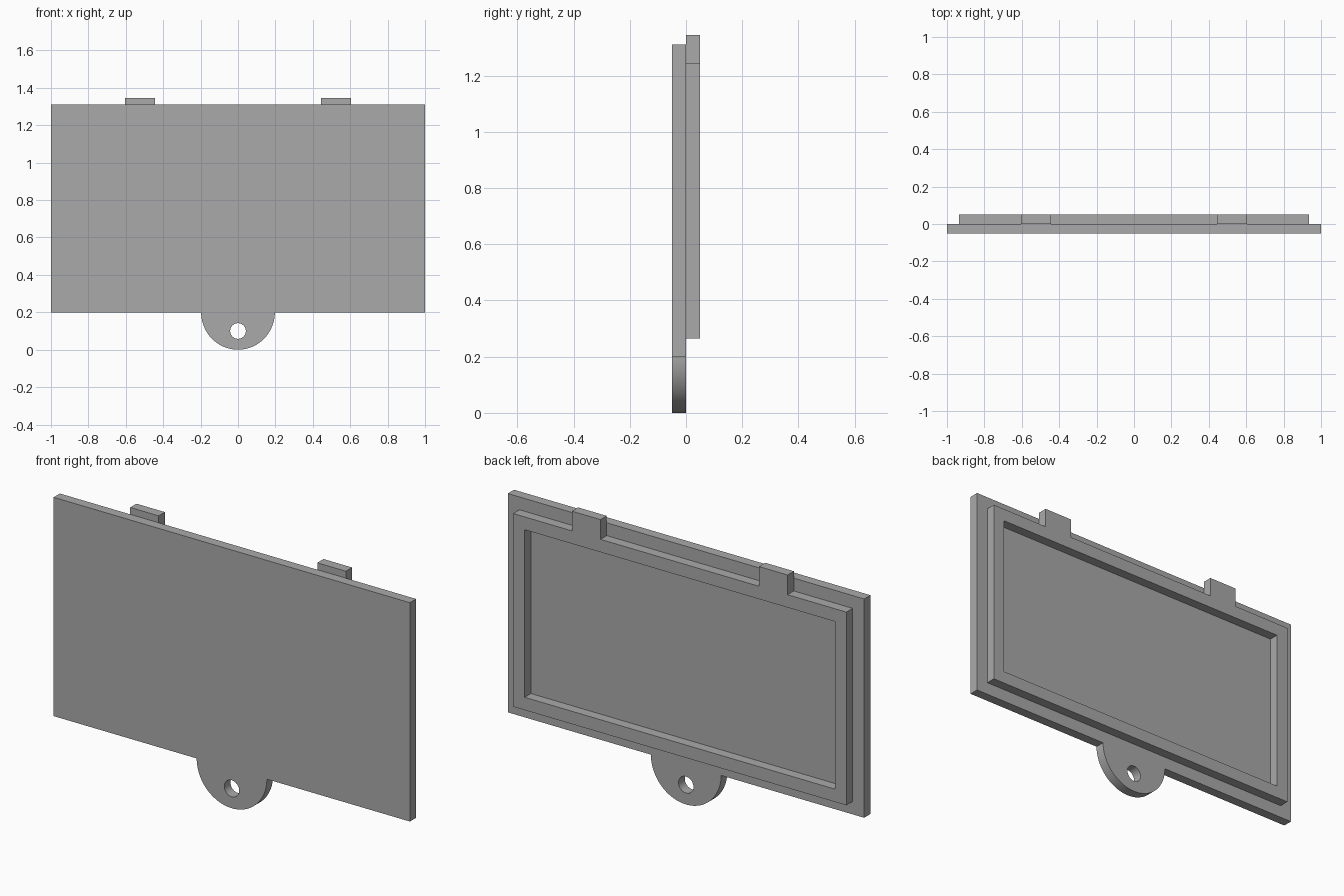
import bpy, bmesh
from math import sin, cos, pi, radians

cube = bpy.data.objects.get("Cube")
if cube:
    bpy.data.objects.remove(cube, do_unlink=True)

THICK = 0.05

grey = bpy.data.materials.new("plain grey")
grey.use_nodes = True
GREY = (0.4, 0.4, 0.4, 1)
grey.diffuse_color = GREY
grey.node_tree.nodes["Principled BSDF"].inputs["Base Color"].default_value = GREY


def arc(cx, cz, r, start, end, steps):
    return [(cx + r * cos(start + (end - start) * i / steps),
             cz + r * sin(start + (end - start) * i / steps)) for i in range(steps + 1)]


def rect(x, low, high):
    return [(-x, low), (x, low), (x, high), (-x, high)]


def slab(name, loops, y_mid):
    """Extrude an x-z outline with holes into a slab centred on y_mid."""
    curve = bpy.data.curves.new(name, "CURVE")
    curve.dimensions = "2D"
    curve.fill_mode = "BOTH"
    curve.extrude = THICK / 2
    for loop in loops:
        spline = curve.splines.new("POLY")
        spline.points.add(len(loop) - 1)
        for point, (x, z) in zip(spline.points, loop):
            point.co = (x, z, 0, 1)
        spline.use_cyclic_u = True
    obj = bpy.data.objects.new(name, curve)
    bpy.context.collection.objects.link(obj)
    obj.rotation_euler.x = radians(90)
    obj.location.y = y_mid
    bpy.ops.object.select_all(action="DESELECT")
    obj.select_set(True)
    bpy.context.view_layer.objects.active = obj
    bpy.ops.object.convert(target="MESH")
    obj = bpy.context.object
    obj.name = name
    bm = bmesh.new()
    bm.from_mesh(obj.data)
    bmesh.ops.remove_doubles(bm, verts=bm.verts, dist=0.0001)
    bmesh.ops.recalc_face_normals(bm, faces=bm.faces)
    bm.to_mesh(obj.data)
    bm.free()
    obj.data.materials.clear()
    obj.data.materials.append(grey)
    bpy.ops.object.shade_smooth_by_angle(angle=radians(30))
    return obj


# Cover plate with rounded screw lug and its hole
bottom, top = 0.2, 1.31
outline = [(-1, top), (-1, bottom)] + arc(0, bottom, 0.197, pi, 2 * pi, 48) + [(1, bottom), (1, top)]
outline = [(x, z if z >= bottom else bottom - (bottom - z) * 0.2 / 0.197) for x, z in outline]
screw_hole = arc(0, 0.1, 0.042, 0, 2 * pi, 32)[:-1]
slab("cover_plate", [outline, screw_hole], -THICK / 2)

# Raised rim on the back, with two hook tabs rising from its top edge
rim_x, rim_low, rim_high, tab_top, wall = 0.935, 0.265, 1.245, 1.345, 0.065
tab_in, tab_out = 0.445, 0.605
half = [(rim_x, rim_low), (rim_x, rim_high), (tab_out, rim_high),
        (tab_out, tab_top), (tab_in, tab_top), (tab_in, rim_high)]
rim = half + [(-x, z) for x, z in reversed(half)]
opening = rect(rim_x - wall, rim_low + wall, rim_high - wall)
slab("back_rim_with_tabs", [rim, opening], THICK / 2)
